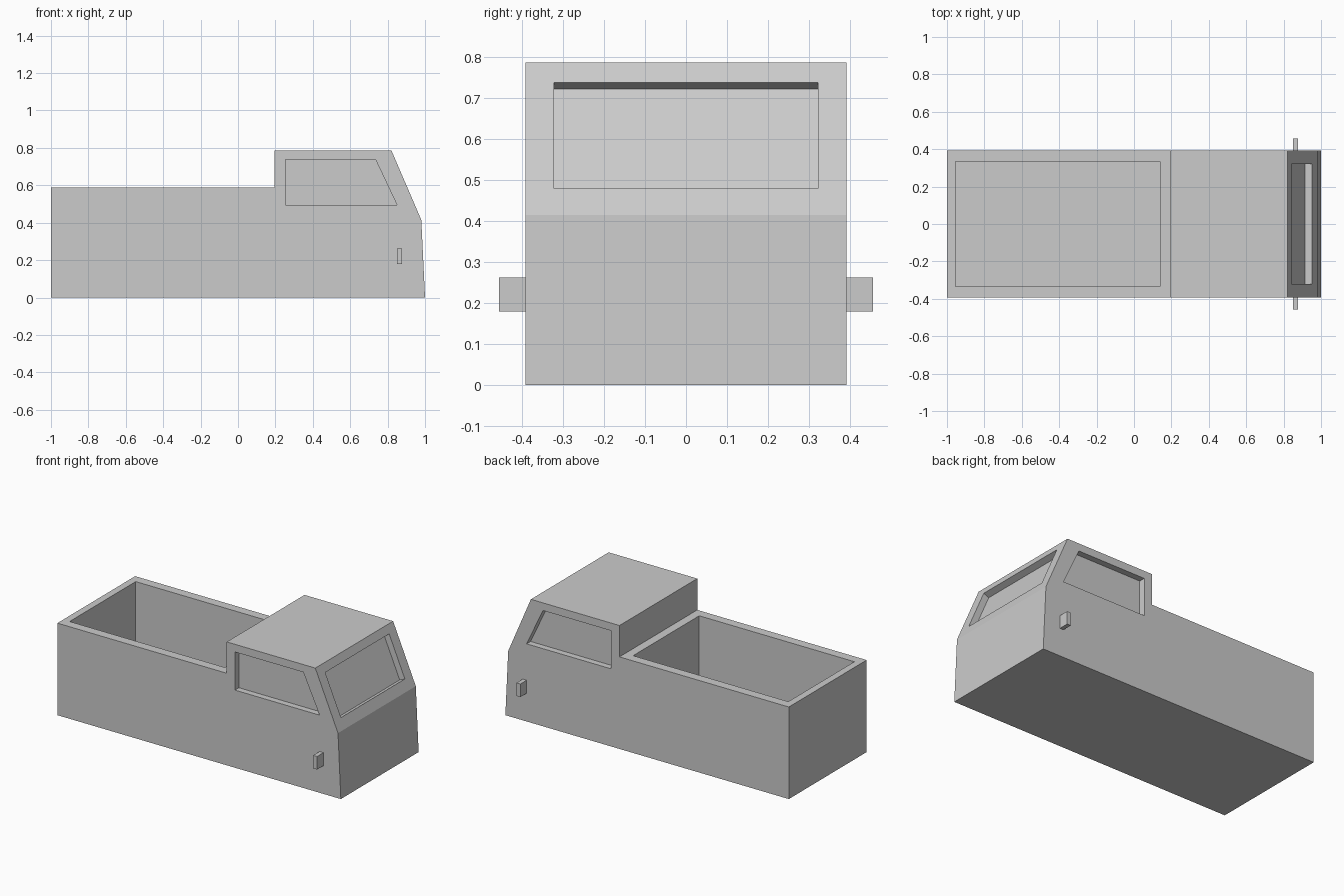
import bpy
import bmesh
from mathutils import Vector

cube = bpy.data.objects.get("Cube")
if cube:
    bpy.data.objects.remove(cube, do_unlink=True)

grey = bpy.data.materials.new("light grey")
grey.use_nodes = True
colour = (0.6, 0.6, 0.6, 1)
grey.diffuse_color = colour
grey.node_tree.nodes["Principled BSDF"].inputs["Base Color"].default_value = colour

HALF = 0.392      # half width of the body
RECESS = 0.04     # depth of the window recesses


def prism(name, outline, sweep):
    """Solid made by sweeping a flat outline along a vector."""
    bm = bmesh.new()
    face = bm.faces.new([bm.verts.new(p) for p in outline])
    swept = bmesh.ops.extrude_face_region(bm, geom=[face], use_keep_orig=True)
    verts = [g for g in swept["geom"] if isinstance(g, bmesh.types.BMVert)]
    bmesh.ops.translate(bm, verts=verts, vec=sweep)
    bmesh.ops.recalc_face_normals(bm, faces=bm.faces)
    mesh = bpy.data.meshes.new(name)
    bm.to_mesh(mesh)
    bm.free()
    mesh.materials.append(grey)
    obj = bpy.data.objects.new(name, mesh)
    bpy.context.collection.objects.link(obj)
    return obj


def side_prism(name, profile, y0, y1):
    return prism(name, [(x, y0, z) for x, z in profile], (0, y1 - y0, 0))


def rect(x0, x1, z0, z1):
    return [(x0, z0), (x1, z0), (x1, z1), (x0, z1)]


def cut(target, cutter):
    cutter.hide_render = True
    mod = target.modifiers.new("cut", "BOOLEAN")
    mod.operation = "DIFFERENCE"
    mod.solver = "EXACT"
    mod.object = cutter
    bpy.context.view_layer.objects.active = target
    bpy.ops.object.modifier_apply(modifier=mod.name)
    bpy.data.objects.remove(cutter, do_unlink=True)


# Body: side profile of cab and cargo bed
nose, brow = (0.98, 0.415), (0.82, 0.787)
body = side_prism("truck_body", [(-1, 0), (1, 0), nose, brow, (0.195, 0.787),
                                 (0.195, 0.587), (-1, 0.587)], -HALF, HALF)

# Open cargo bed
cut(body, side_prism("bed_cutter", rect(-0.955, 0.14, 0.05, 0.7), -0.333, 0.333))

# Side window recesses
window = [(0.253, 0.495), (0.85, 0.495), (0.735, 0.738), (0.253, 0.738)]
for side in (-1, 1):
    cut(body, side_prism("side_window_cutter", window,
                         side * (HALF - RECESS), side * (HALF + 0.1)))

# Windscreen recess, sunk square to the sloping front
low = Vector((nose[0], 0, nose[1]))
high = Vector((brow[0], 0, brow[1]))
normal = (high - low).cross(Vector((0, -1, 0))).normalized()
if normal.x < 0:
    normal.negate()


def on_slope(y, z):
    t = (z - low.z) / (high.z - low.z)
    return low.lerp(high, t) + Vector((0, y, 0)) - normal * RECESS


corners = [on_slope(y, z) for y, z in
           ((-0.322, 0.48), (0.322, 0.48), (0.322, 0.738), (-0.322, 0.738))]
cut(body, prism("windscreen_cutter", corners, normal * (RECESS + 0.1)))

# Small side pegs near the nose
for name, side in (("right_side_peg", -1), ("left_side_peg", 1)):
    side_prism(name, rect(0.85, 0.877, 0.18, 0.263), side * HALF, side * 0.456)
